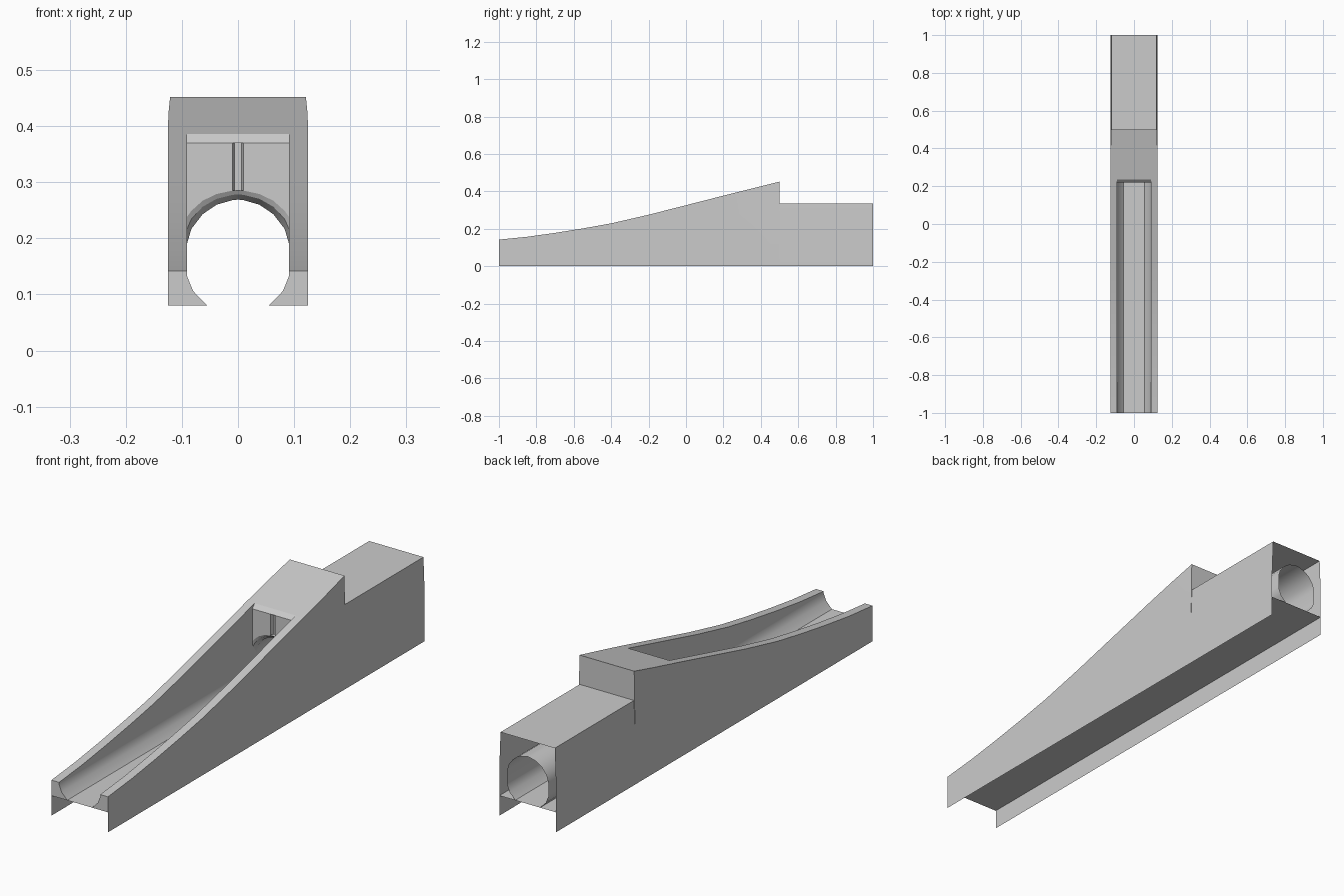
import bpy, bmesh

if "Cube" in bpy.data.objects:
    bpy.data.objects.remove(bpy.data.objects["Cube"])

# Half model for x >= 0; every part is mirrored across x = 0
HALF, INNER, FLOOR = 0.125, 0.091, 0.08


def make_part(name, faces):
    bm = bmesh.new()
    for f in faces:
        bm.faces.new([bm.verts.new(p) for p in f])
    bmesh.ops.remove_doubles(bm, verts=bm.verts, dist=0.0001)
    bmesh.ops.recalc_face_normals(bm, faces=bm.faces)
    me = bpy.data.meshes.new(name)
    bm.to_mesh(me)
    bm.free()
    ob = bpy.data.objects.new(name, me)
    bpy.context.collection.objects.link(ob)
    m = ob.modifiers.new("mirror", 'MIRROR')
    m.use_mirror_merge = True
    m.merge_threshold = 0.0005
    bpy.context.view_layer.objects.active = ob
    ob.select_set(True)
    bpy.ops.object.shade_smooth_by_angle()
    ob.select_set(False)
    return ob


def loft(sections):
    return [(a[i], a[i + 1], b[i + 1], b[i])
            for a, b in zip(sections, sections[1:])
            for i in range(len(a) - 1)]


def at(y, profile):
    return [(x, y, z) for x, z in profile]


# Concave sloping top edge, as (y, z)
top = [(-1, .142), (-.85, .157), (-.7, .178), (-.55, .202), (-.4, .229),
       (-.2, .275), (0, .326), (.235, .386)]

# Open ramp: outer side, rim and inner channel wall
make_part("ramp_walls", loft([at(y, [(HALF, 0), (HALF, z), (INNER, z), (INNER, .14)])
                              for y, z in top]))

# Covered hood behind the opening, narrowing slightly at the top rear
y0, z0 = top[-1]
hood = loft([at(y0, [(HALF, 0), (HALF, .2), (HALF, z0), (INNER, z0), (0, z0)]),
             at(.38, [(HALF, 0), (HALF, .2), (.124, .422), (INNER, .422), (0, .422)]),
             at(.5, [(HALF, 0), (HALF, .2), (.121, .452), (INNER, .452), (0, .452)])])
hood.append(at(.5, [(0, .335), (.12, .335), (.125, .2), (.121, .452), (0, .452)]))
make_part("hood", hood)

# Rear housing, open at the back
housing = [(HALF, 0), (HALF, .2), (.120, .335), (0, .335)]
make_part("rear_housing", loft([at(.5, housing), at(1, housing)]))

# Floor sheet between the side skirts
floor = [(0, FLOOR), (.055, FLOOR), (HALF, FLOOR)]
make_part("floor", loft([at(-1, floor), at(1, floor)]))

# Rounded channel bottom along the full length, plus the front end faces
low = [(.055, FLOOR), (.08, .106), (INNER, .133), (INNER, .14)]
channel = loft([at(-1, low), at(1, low)])
channel.append(at(-1, low + [(INNER, .142), (HALF, .142), (HALF, FLOOR)]))
make_part("channel", channel)

# Round tube continuing through the hood and rear housing
arch_in = [(INNER, .19), (.083, .217), (.063, .243), (.038, .26), (.01, .268), (0, .269)]
arch_out = [(INNER, .238), (.083, .249), (.063, .267), (.038, .279), (.01, .285), (0, .286)]
arch_mid = [(a[0], a[1] * .45 + b[1] * .55) for a, b in zip(arch_in, arch_out)]
tube = [(INNER, .14)] + arch_in
make_part("tube", loft([at(.245, tube), at(1, tube)]))

# Bevelled tube mouth
make_part("tube_mouth", loft([at(.22, arch_out), at(.225, arch_mid), at(.245, arch_in)]))

# Wall closing the opening, with a bevelled lip and a central groove
wall = [at(.22, arch_out[:5] + [(.01, .37), (INNER, .37)])]
groove = [(.01, .22), (.006, .235), (0, .235)]
wall += loft([[(x, y, z) for x, y in groove] for z in (.285, .37)])
wall += loft([at(.22, [(0, .37), (.01, .37), (INNER, .37)]),
              at(.235, [(0, .386), (.01, .386), (INNER, .386)])])
wall += loft([at(.22, [(INNER, .14), (INNER, .238)]),
              at(.245, [(INNER, .14), (INNER, .238)])])
make_part("opening_wall", wall)
